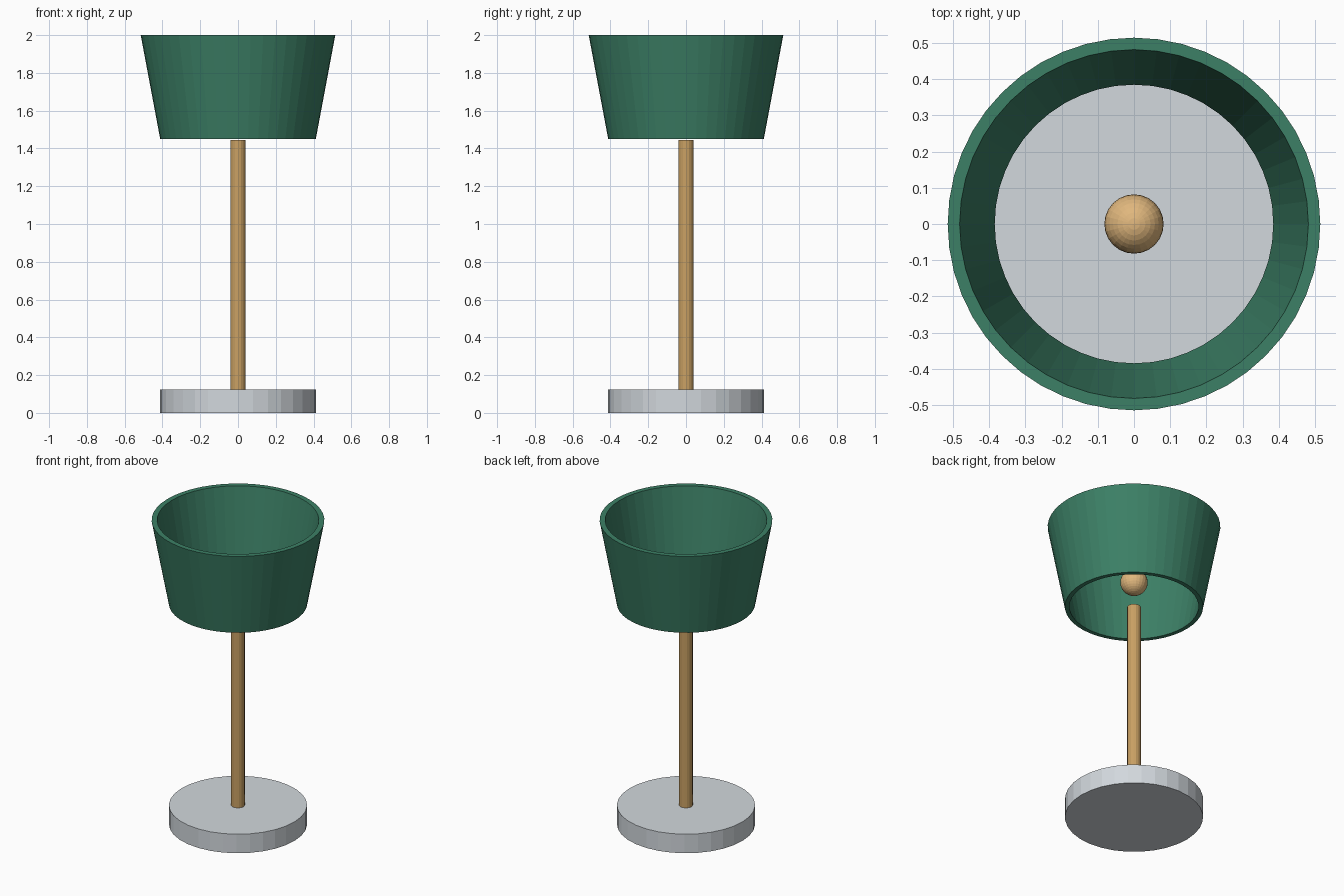
import bpy, bmesh, math

if "Cube" in bpy.data.objects:
    bpy.data.objects.remove(bpy.data.objects["Cube"])


def srgb(r, g, b):
    def lin(c):
        c /= 255
        return c / 12.92 if c <= 0.04045 else ((c + 0.055) / 1.055) ** 2.4
    return (lin(r), lin(g), lin(b), 1)


def material(name, colour):
    m = bpy.data.materials.new(name)
    m.diffuse_color = colour
    m.use_nodes = True
    m.node_tree.nodes["Principled BSDF"].inputs["Base Color"].default_value = m.diffuse_color
    return m


grey = material("pale grey", srgb(210, 216, 221))
brass = material("warm tan", srgb(201, 160, 99))
bulb_tan = material("light tan", srgb(224, 183, 125))
green = material("shade green", srgb(60, 128, 102))


def lathe(name, profile, sides, mat, closed_loop=False):
    """Spin (radius, z) points around z; open profiles get end caps."""
    bm = bmesh.new()
    rings = [[bm.verts.new((r * math.cos(2 * math.pi * i / sides),
                            r * math.sin(2 * math.pi * i / sides), z))
              for i in range(sides)] for r, z in profile]
    pairs = list(zip(rings, rings[1:]))
    if closed_loop:
        pairs.append((rings[-1], rings[0]))
    for a, b in pairs:
        for i in range(sides):
            j = (i + 1) % sides
            bm.faces.new((a[i], a[j], b[j], b[i]))
    if not closed_loop:
        bm.faces.new(rings[0][::-1])
        bm.faces.new(rings[-1])
    bmesh.ops.recalc_face_normals(bm, faces=bm.faces)
    mesh = bpy.data.meshes.new(name)
    bm.to_mesh(mesh)
    bm.free()
    mesh.materials.append(mat)
    obj = bpy.data.objects.new(name, mesh)
    bpy.context.collection.objects.link(obj)
    return obj


# Round foot and slim pole
lathe("base", [(0.412, 0), (0.412, 0.125)], 32, grey)
lathe("pole", [(0.041, 0.125), (0.041, 1.445)], 16, brass)

# Flared open shade with wall thickness
lathe("shade", [(0.412, 1.45), (0.515, 2.0), (0.482, 2.0), (0.385, 1.45)],
      48, green, closed_loop=True)

# Round bulb floating inside the shade
bpy.ops.mesh.primitive_uv_sphere_add(segments=24, ring_count=16, radius=0.082,
                                     location=(0, 0, 1.617))
bulb = bpy.context.object
bulb.name = "bulb"
bulb.data.materials.append(bulb_tan)
